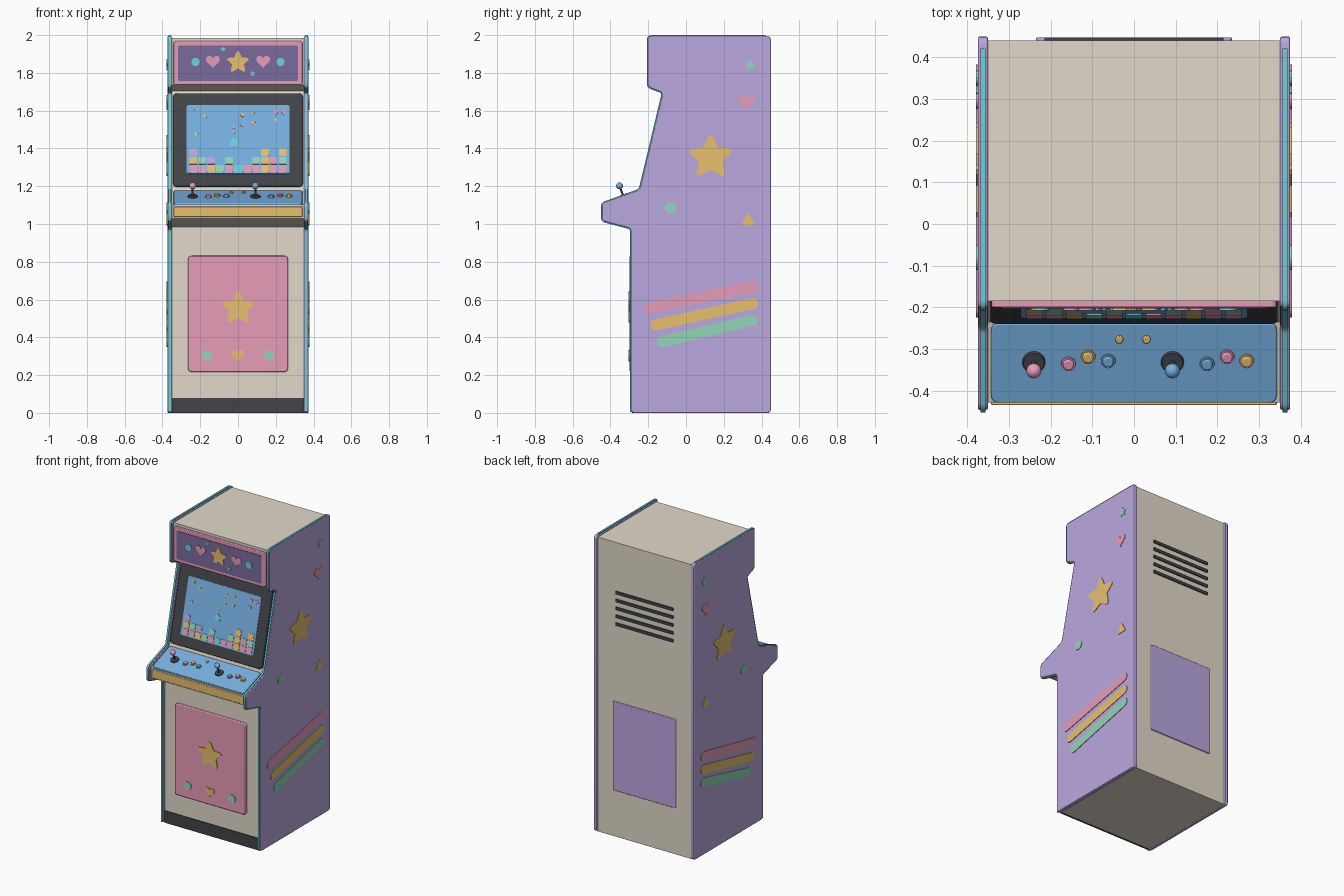
import bpy, bmesh, math
from mathutils import Vector, Matrix

if "Cube" in bpy.data.objects:
    bpy.data.objects.remove(bpy.data.objects["Cube"])


def lin(c):
    c /= 255
    return c / 12.92 if c <= 0.04045 else ((c + 0.055) / 1.055) ** 2.4


def material(name, *rgb):
    m = bpy.data.materials.new(name)
    m.diffuse_color = (*[lin(c) for c in rgb], 1)
    m.use_nodes = True
    m.node_tree.nodes["Principled BSDF"].inputs["Base Color"].default_value = m.diffuse_color
    return m


CREAM = material("cream", 226, 217, 202)
PURPLE = material("lilac", 187, 167, 224)
PLUM = material("plum", 122, 107, 160)
TEAL = material("teal", 108, 212, 216)
PINK = material("pink", 237, 160, 189)
GOLD = material("gold", 232, 193, 108)
MINT = material("mint", 146, 214, 184)
BLUE = material("blue", 118, 175, 224)
DARK = material("charcoal", 66, 68, 73)


# ---------- helpers ----------
def finish(name, bm, mat, bevel=0):
    bmesh.ops.recalc_face_normals(bm, faces=bm.faces)
    me = bpy.data.meshes.new(name)
    bm.to_mesh(me)
    bm.free()
    me.materials.append(mat)
    for p in me.polygons:
        p.use_smooth = True
    me.set_sharp_from_angle(angle=math.radians(35))
    ob = bpy.data.objects.new(name, me)
    bpy.context.collection.objects.link(ob)
    if bevel:
        b = ob.modifiers.new("soft_edges", 'BEVEL')
        b.width, b.segments, b.limit_method = bevel, 2, 'ANGLE'
        b.angle_limit = math.radians(50)
    return ob


def frame(origin, u, v, w):
    m = Matrix([Vector(u), Vector(v), Vector(w)]).transposed().to_4x4()
    m.translation = origin
    return m


def prism(name, pts, fr, h0, h1, mat, bevel=0):
    """Flat outline extruded from height h0 to h1 above a plane."""
    bm = bmesh.new()
    lo = [bm.verts.new(fr @ Vector((a, b, h0))) for a, b in pts]
    hi = [bm.verts.new(fr @ Vector((a, b, h1))) for a, b in pts]
    bm.faces.new(lo[::-1])
    bm.faces.new(hi)
    for i in range(len(pts)):
        j = (i + 1) % len(pts)
        bm.faces.new((lo[i], lo[j], hi[j], hi[i]))
    return finish(name, bm, mat, bevel)


def cyl(name, fr, a, b, h0, h1, r0, r1, mat, bevel=0):
    bm = bmesh.new()
    bmesh.ops.create_cone(bm, cap_ends=True, segments=24, radius1=r0, radius2=r1, depth=h1 - h0,
                          matrix=fr @ Matrix.Translation((a, b, (h0 + h1) / 2)))
    return finish(name, bm, mat, bevel)


def fillet(pts, r, closed=True, n=4):
    out, pts = [], [Vector(p) for p in pts]
    for i, p in enumerate(pts):
        if not closed and i in (0, len(pts) - 1):
            out.append(p)
            continue
        a = p + (pts[i - 1] - p).normalized() * r
        b = p + (pts[(i + 1) % len(pts)] - p).normalized() * r
        for k in range(n + 1):
            t = k / n
            out.append(a * (1 - t) ** 2 + p * 2 * t * (1 - t) + b * t * t)
    return out


def rrect(x0, x1, y0, y1, r):
    return fillet([(x0, y0), (x1, y0), (x1, y1), (x0, y1)], r)


def polar(cx, cy, r, deg):
    return cx + r * math.cos(math.radians(deg)), cy + r * math.sin(math.radians(deg))


def disc(cx, cy, r, n=24):
    return [polar(cx, cy, r, 360 * i / n) for i in range(n)]


def star(cx, cy, r):
    pts = []
    for k in range(5):
        a = 90 + 72 * k
        pts += [polar(cx, cy, r * 0.95, a - 6), polar(cx, cy, r, a), polar(cx, cy, r * 0.95, a + 6),
                polar(cx, cy, r * 0.55, a + 36)]
    return pts


def heart(cx, cy, s):
    pts = []
    for i in range(28):
        t = 2 * math.pi * i / 28
        pts.append((cx + s * math.sin(t) ** 3,
                    cy + s / 16 * (13 * math.cos(t) - 5 * math.cos(2 * t) - 2 * math.cos(3 * t) - math.cos(4 * t) + 2)))
    return pts


def capsule(a, b, r):
    d = math.degrees(math.atan2(b[1] - a[1], b[0] - a[0]))
    return [polar(*b, r, d - 90 + 18 * i) for i in range(11)] + [polar(*a, r, d + 90 + 18 * i) for i in range(11)]


def offset(path, d):
    out = []
    for i, p in enumerate(path):
        t = (path[min(i + 1, len(path) - 1)] - path[max(i - 1, 0)]).normalized()
        out.append(p + Vector((-t.y, t.x)) * d)
    return out


X, Y, Z = (1, 0, 0), (0, 1, 0), (0, 0, 1)

# ---------- cabinet body ----------
side = frame((0, 0, 0), Y, Z, X)
body = [(.44, 0), (-.28, 0), (-.28, .985), (-.428, 1.03), (-.428, 1.10), (-.235, 1.17),
        (-.105, 1.705), (-.185, 1.735), (-.185, 1.985), (.44, 1.985)]
prism("cabinet_body", body, side, -.351, .351, CREAM)

# ---------- side panels, edge trim and side decorations ----------
edge = [(-.29, .004), (-.29, .976), (-.445, 1.017), (-.445, 1.109), (-.245, 1.181),
        (-.122, 1.696), (-.201, 1.725), (-.201, 1.994), (.42, 1.994)]
outline = fillet([(-.29, 0)] + edge[1:8] + [(.449, 1.994), (.449, 0)], .018)
path = fillet(edge, .018, closed=False)
trim = offset(path, .006) + offset(path, -.004)[::-1]
decor = [("star", star(.13, 1.352, .118), GOLD), ("small_star", star(.34, 1.84, .03), MINT),
         ("heart", heart(.32, 1.645, .044), PINK), ("dot", disc(-.08, 1.085, .03), MINT),
         ("triangle", fillet([(.292, .993), (.368, .993), (.33, 1.066)], .014), GOLD),
         ("upper_stripe", capsule((-.195, .556), (.353, .668), .029), PINK),
         ("middle_stripe", capsule((-.16, .466), (.353, .579), .029), GOLD),
         ("lower_stripe", capsule((-.128, .377), (.353, .49), .029), MINT)]
for tag, s in (("right", 1), ("left", -1)):
    fr = frame((0, 0, 0), Y, Z, (s, 0, 0))
    prism(tag + "_side_panel", outline, fr, .35, .374, PURPLE, .004)
    prism(tag + "_edge_trim", trim, fr, .356, .368, TEAL)
    for n, pts, mat in decor:
        prism(tag + "_side_" + n, pts, fr, .372, .378, mat)

# ---------- lower front: kick plate and door ----------
front = frame((0, 0, 0), X, Z, (0, -1, 0))
prism("kick_plate", rrect(-.35, .35, 0, .08, .002), front, .27, .286, DARK)
prism("front_door", rrect(-.265, .265, .217, .832, .022), front, .275, .298, PINK, .005)
prism("door_star", star(0, .553, .09), front, .296, .304, GOLD)
prism("door_heart", heart(0, .303, .034), front, .296, .304, GOLD)
for s in (-1, 1):
    prism("door_dot", disc(s * .165, .303, .027), front, .296, .304, MINT)

# ---------- marquee ----------
prism("marquee_frame", rrect(-.342, .342, 1.735, 1.968, .015), front, .18, .2, PINK, .004)
prism("marquee_panel", rrect(-.317, .317, 1.756, 1.945, .01), front, .198, .203, PLUM)
marquee = [("star", star(0, 1.856, .06), GOLD), ("small_star_a", star(-.08, 1.925, .014), TEAL),
           ("small_star_b", star(.077, 1.796, .014), TEAL)]
for s in (-1, 1):
    marquee += [("heart", heart(s * .133, 1.858, .037), PINK), ("dot", disc(s * .225, 1.858, .022), TEAL)]
for n, pts, mat in marquee:
    prism("marquee_" + n, pts, front, .202, .207, mat)

# ---------- screen ----------
c, k = .9717, .2361
scr = frame((0, -.235, 1.17), X, (0, k, c), (0, -c, k))


def up(z):
    return (z - 1.17) / c


prism("screen_bezel", rrect(-.344, .344, up(1.195), up(1.69), .025), scr, -.005, .012, DARK, .004)
prism("screen", rrect(-.272, .272, up(1.263), up(1.628), .012), scr, .010, .014, BLUE)
COL = {"p": PINK, "y": GOLD, "m": MINT, "v": PURPLE, "c": TEAL}
for r, row in enumerate(("ppympcppypp", "ymv.m..mypm", "v.......y.y")):
    for i, ch in enumerate(row):
        if ch in COL:
            x, v = -.238 + .0476 * i, up(1.289 + .043 * r)
            prism("screen_block", rrect(x - .02, x + .02, v - .02, v + .02, .005), scr, .013, .017, COL[ch])
x = -.022
prism("screen_ship", [(x - .02, up(1.41)), (x + .02, up(1.41)), (x + .018, up(1.435)), (x, up(1.455)),
                      (x - .018, up(1.435))], scr, .013, .017, TEAL)
for z in (1.482, 1.508):
    prism("screen_shot", disc(x, up(z), .006, 8), scr, .013, .017, GOLD)
for sx, sz, r in ((-.222, 1.474, .012), (-.175, 1.568, .012), (.022, 1.574, .013), (.08, 1.532, .012),
                  (-.222, 1.60, .008), (.2, 1.547, .011), (.022, 1.52, .008), (.08, 1.585, .008)):
    prism("screen_star", star(sx, up(sz), r), scr, .013, .017, GOLD)
for sx in (.2, .242):
    prism("screen_heart", heart(sx, up(1.587), .014), scr, .013, .017, PINK)

# ---------- control panel ----------
c2, k2 = .9400, .3410
pan = frame((0, -.428, 1.10), X, (0, c2, k2), (0, -k2, c2))
prism("control_panel", rrect(-.342, .342, .002, .204, .02), pan, -.004, .009, BLUE, .003)
prism("control_front_strip", rrect(-.342, .342, 1.038, 1.092, .006), front, .42, .434, GOLD, .003)


def along(y):
    return (y + .428) / c2


for sx, ball in ((-.24, PINK), (.092, BLUE)):
    v = along(-.328)
    cyl("joystick_base", pan, sx, v, .008, .016, .028, .025, DARK)
    cyl("joystick_shaft", pan, sx, v, .014, .065, .006, .005, DARK)
    bm = bmesh.new()
    bmesh.ops.create_uvsphere(bm, u_segments=24, v_segments=14, radius=.018,
                              matrix=pan @ Matrix.Translation((sx, v, .07)))
    finish("joystick_ball", bm, ball)
for bx, by, mat in ((-.157, -.332, PINK), (-.11, -.315, GOLD), (-.062, -.325, BLUE),
                    (.175, -.332, BLUE), (.223, -.315, PINK), (.27, -.325, GOLD)):
    cyl("button_collar", pan, bx, along(by), .007, .014, .018, .017, mat)
    cyl("button_cap", pan, bx, along(by), .012, .021, .014, .012, mat, .002)
for bx in (-.035, .03):
    cyl("start_button", pan, bx, along(-.273), .007, .016, .01, .009, GOLD, .002)

# ---------- back: vents and service door ----------
back = frame((0, 0, 0), X, Z, Y)
for i in range(5):
    z = 1.436 + .053 * i
    prism("back_vent", rrect(-.215, .215, z - .01, z + .01, .004), back, .436, .447, DARK)
prism("back_door", rrect(-.235, .235, .312, .912, .012), back, .436, .447, PURPLE, .003)
